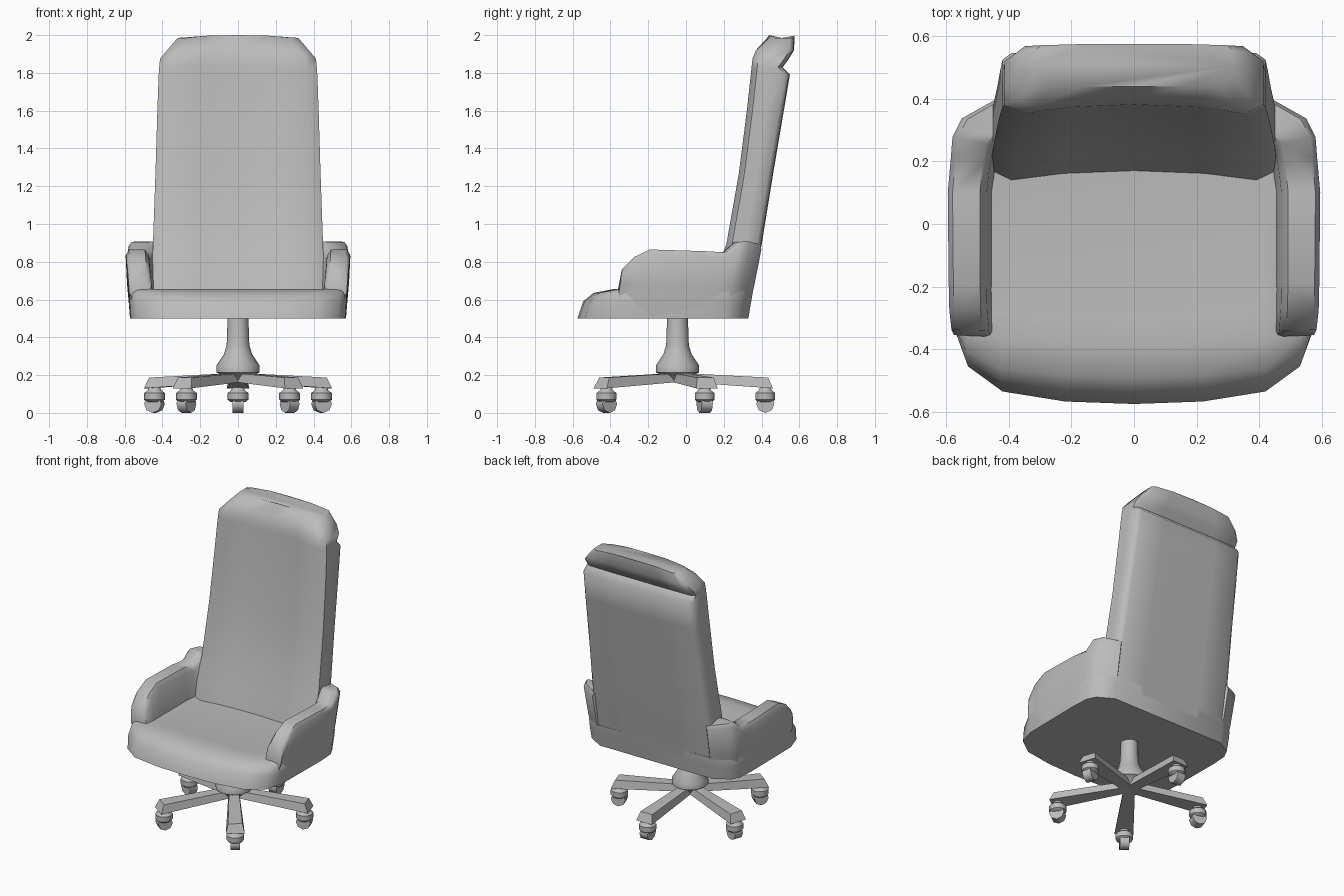
import bpy, bmesh, math
from mathutils import Matrix, Vector

if "Cube" in bpy.data.objects:
    bpy.data.objects.remove(bpy.data.objects["Cube"])

grey = bpy.data.materials.new("grey")
grey.diffuse_color = (0.5, 0.5, 0.5, 1)
grey.use_nodes = True
grey.node_tree.nodes["Principled BSDF"].inputs["Base Color"].default_value = grey.diffuse_color
CY = -0.045  # column position in y


def clamp(v):
    return max(0.0, min(1.0, v))


def loft(name, rings, angle=45):
    """Skin a list of closed rings and cap both ends."""
    bm = bmesh.new()
    rows = [[bm.verts.new(p) for p in r] for r in rings]
    n = len(rows[0])
    for a, b in zip(rows, rows[1:]):
        for i in range(n):
            j = (i + 1) % n
            bm.faces.new((a[i], a[j], b[j], b[i]))
    bm.faces.new(rows[0][::-1])
    bm.faces.new(rows[-1])
    bmesh.ops.recalc_face_normals(bm, faces=bm.faces)
    me = bpy.data.meshes.new(name)
    bm.to_mesh(me)
    bm.free()
    me.materials.append(grey)
    ob = bpy.data.objects.new(name, me)
    bpy.context.collection.objects.link(ob)
    bpy.ops.object.select_all(action='DESELECT')
    ob.select_set(True)
    bpy.context.view_layer.objects.active = ob
    bpy.ops.object.shade_smooth_by_angle(angle=math.radians(angle))
    return ob


def mirrored(half):
    """Close a half outline whose first and last points lie on x = 0."""
    return half + [(-x, *r) for x, *r in half[-2:0:-1]]


def lathe(name, profile, sides, centre):
    x, y = centre
    return loft(name, [[(x + r * math.cos(k * math.tau / sides),
                         y + r * math.sin(k * math.tau / sides), z)
                        for k in range(sides)] for r, z in profile])


# Seat pan: one outline, with the front rolled back towards the top
outline = [(0, -.575), (.22, -.567), (.42, -.535), (.53, -.455), (.567, -.34),
           (.572, .1), (.565, .21), (.535, .27), (.43, .33), (0, .33)]
rings = []
for z, front, grow in ((.5, 0, 1), (.59, .03, 1.012), (.635, .085, 1.012), (.655, .19, 1.0)):
    rings.append(mirrored([(x * grow,
                            y + front * clamp((-y - .3) / .27) + .17 * (z - .5) * clamp((y - .1) / .2),
                            z) for x, y in outline]))
rings.append([(x * .75, y * .75 - .02, .645) for x, y, z in rings[-1]])
loft("seat", rings, 60)

# Backrest with a rolled headrest: z, half width, front y, rear y
rings = []
for z, w, yf, yb in ((.6, .455, .13, .347), (.75, .455, .165, .373), (.9, .45, .215, .402),
                     (1.27, .437, .28, .462), (1.6, .427, .322, .518), (1.79, .42, .343, .55),
                     (1.83, .417, .347, .512), (1.875, .413, .352, .545),
                     (1.92, .375, .37, .572), (1.985, .32, .44, .575)):
    crown = .015 if z > 1.95 else 0
    dip = 0 if crown else .03
    rings.append(mirrored([(0, yf + dip, z + crown), (.5 * w, yf + dip * .7, z + crown * .8),
                           (.86 * w, yf, z), (w, yf + .03, z), (w, (yf + yb) / 2, z),
                           (w, yb - .025, z), (.93 * w, yb - .004, z),
                           (.5 * w, yb, z + crown * .8), (0, yb, z + crown)]))
loft("backrest", rings, 60)

# Armrests: outer xy, inner xy, top height, from the front round to the back
stations = [(.575, -.355, .455, -.36, .66), (.583, -.338, .46, -.34, .76),
            (.59, -.275, .465, -.275, .825), (.592, -.19, .467, -.19, .865),
            (.595, .1, .467, .1, .856), (.585, .22, .457, .19, .85),
            (.58, .28, .445, .25, .905), (.55, .34, .41, .28, .908), (.44, .405, .36, .32, .89)]
for side, label in ((-1, "left"), (1, "right")):
    rings = []
    for ox, oy, ix, iy, top in stations:
        ring = []
        for t, z in ((.18, .51), (.06, min(.68, top - .04)), (0, top - .025), (.12, top),
                     (.8, top), (.97, top - .035), (1.12, .6)):
            y = oy + (iy - oy) * t
            y -= .17 * (.9 - z) * clamp((y - .1) / .2)
            ring.append((side * (ox + (ix - ox) * t), y, z))
        rings.append(ring)
    loft(label + "_armrest", rings, 50)

# Column with flared foot
lathe("column", [(.06, .17), (.085, .2), (.115, .215), (.115, .25), (.075, .31),
                 (.06, .36), (.055, .51)], 12, (0, CY))

# Five legs, each with a caster cap and a wheel
for k in range(5):
    turn = Matrix.Translation((0, CY, 0)) @ Matrix.Rotation(k * math.tau / 5, 4, 'Z')

    def place(points):
        return [turn @ Vector(p) for p in points]

    n = str(k + 1)
    loft("leg_" + n, [place([(-b, r0, z0), (b, r0, z0), (a, r1, z1), (-a, r1, z1)])
                      for a, b, r0, r1, z0, z1 in ((.03, .035, 0, 0, .165, .212),
                                                   (.045, .06, .505, .48, .13, .187))], 30)
    hub = turn @ Vector((0, .465, 0))
    lathe("caster_cap_" + n, [(.03, .135), (.035, .12), (.055, .105), (.055, .07), (.04, .057)],
          10, hub.xy)
    loft("wheel_" + n, [place([(x, .465 + .048 * math.sin(j * math.tau / 8),
                                .048 - .048 * math.cos(j * math.tau / 8)) for j in range(8)])
                        for x in (-.03, .03)], 50)
